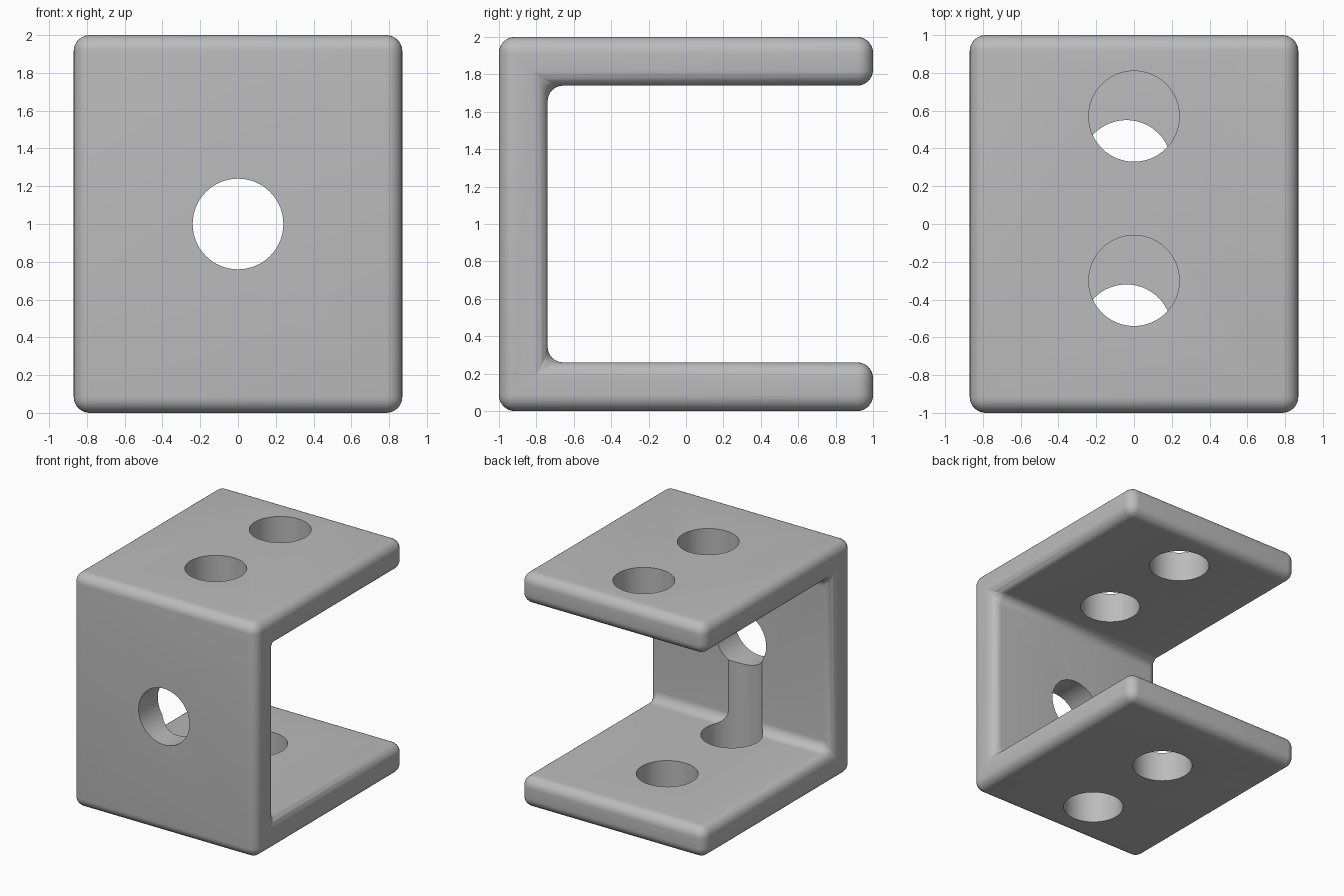
import bpy
import bmesh
from math import pi

cube = bpy.data.objects.get("Cube")
if cube:
    bpy.data.objects.remove(cube)

WIDTH = 1.74       # bracket size along x
WALL = 0.26        # plate thickness
ROUND = 0.085      # edge radius
HOLE = 0.24        # hole radius

grey = bpy.data.materials.new("plain grey")
grey.use_nodes = True
grey.diffuse_color = (0.5, 0.5, 0.5, 1)
grey.node_tree.nodes["Principled BSDF"].inputs["Base Color"].default_value = grey.diffuse_color


def apply_modifier(obj, name):
    bpy.context.view_layer.objects.active = obj
    bpy.ops.object.modifier_apply(modifier=name)


def drill(obj, location, depth, rotation=(0, 0, 0)):
    """Cut a round hole and discard the drill."""
    bpy.ops.mesh.primitive_cylinder_add(vertices=64, radius=HOLE, depth=depth,
                                        location=location, rotation=rotation)
    cutter = bpy.context.object
    cutter.hide_render = True
    cutter.data.materials.append(grey)
    mod = obj.modifiers.new("hole", "BOOLEAN")
    mod.operation = "DIFFERENCE"
    mod.solver = "EXACT"
    mod.object = cutter
    apply_modifier(obj, mod.name)
    bpy.data.objects.remove(cutter)


# C-shaped side profile (y, z), extruded across the width
profile = [(-1, 0), (1, 0), (1, WALL), (WALL - 1, WALL),
           (WALL - 1, 2 - WALL), (1, 2 - WALL), (1, 2), (-1, 2)]
bm = bmesh.new()
face = bm.faces.new([bm.verts.new((-WIDTH / 2, y, z)) for y, z in profile])
side = bmesh.ops.extrude_face_region(bm, geom=[face])["geom"]
bmesh.ops.translate(bm, vec=(WIDTH, 0, 0),
                    verts=[v for v in side if isinstance(v, bmesh.types.BMVert)])
bmesh.ops.recalc_face_normals(bm, faces=bm.faces)
mesh = bpy.data.meshes.new("bracket")
bm.to_mesh(mesh)
bm.free()
mesh.materials.append(grey)
bracket = bpy.data.objects.new("bracket", mesh)
bpy.context.collection.objects.link(bracket)

# Rounded edges all over
bevel = bracket.modifiers.new("rounded edges", "BEVEL")
bevel.width = ROUND
bevel.segments = 8
bevel.limit_method = "ANGLE"
apply_modifier(bracket, bevel.name)

# Front hole, two top holes, two bottom holes (the front one grooves the wall)
drill(bracket, (0, -1, 1), 1, (pi / 2, 0, 0))
for y in (0.57, -0.30):
    drill(bracket, (0, y, 2), 1)
for y in (0.31, -0.56):
    drill(bracket, (-0.04, y, 0.4), 1.2)

# Smooth shading with sharp hole rims
bpy.ops.object.select_all(action="DESELECT")
bracket.select_set(True)
bpy.context.view_layer.objects.active = bracket
bpy.ops.object.shade_smooth_by_angle(angle=pi / 6)
